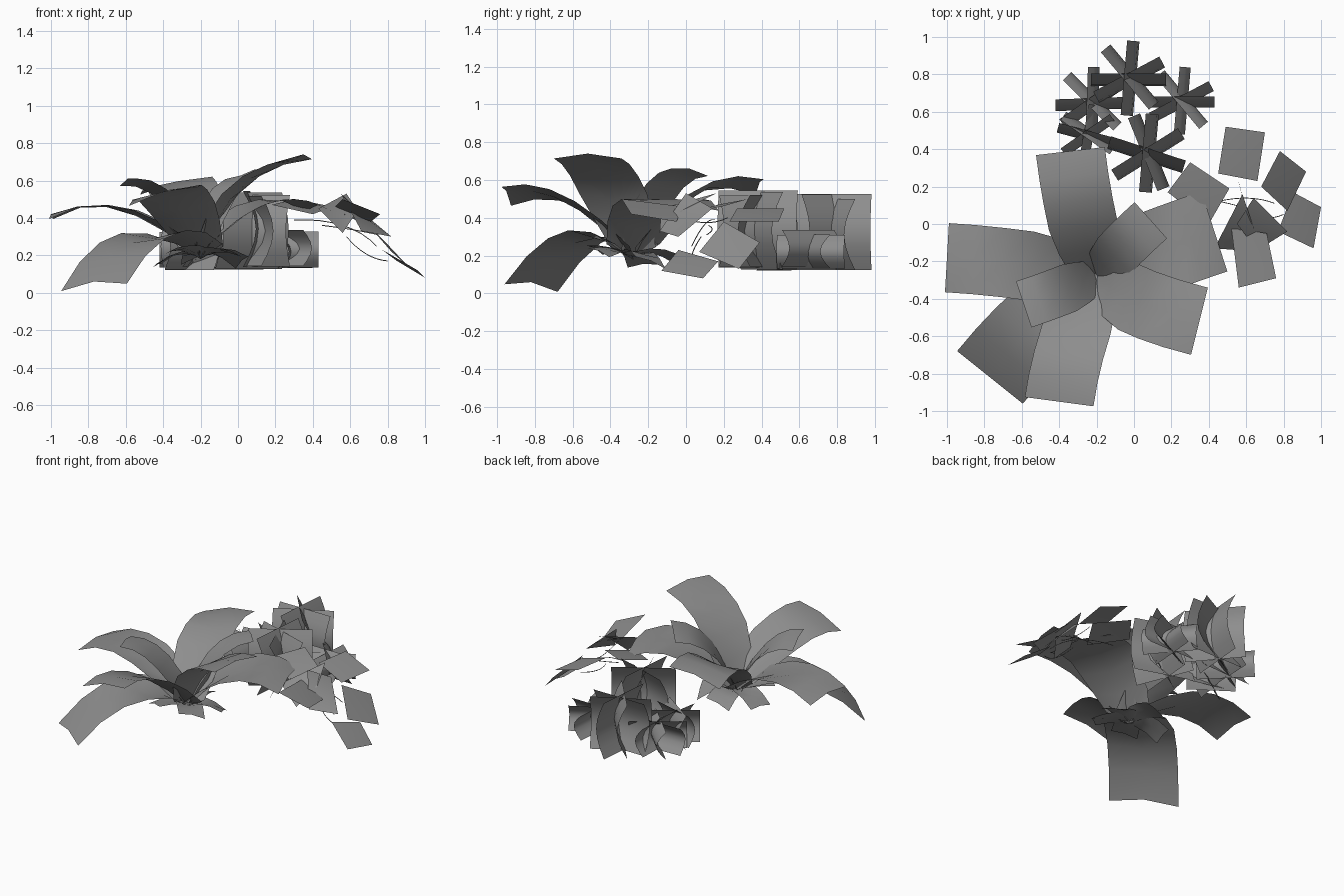
import bpy, math, random
from mathutils import Vector

random.seed(4)
cube = bpy.data.objects.get("Cube")
if cube:
    bpy.data.objects.remove(cube)

GREY = (0.27, 0.27, 0.27, 1)
mat = bpy.data.materials.new("foliage grey")
mat.use_nodes = True
mat.diffuse_color = GREY
mat.node_tree.nodes["Principled BSDF"].inputs["Base Color"].default_value = GREY


def make(name, verts, faces, smooth=True):
    mesh = bpy.data.meshes.new(name)
    mesh.from_pydata(verts, [], faces)
    mesh.materials.append(mat)
    for p in mesh.polygons:
        p.use_smooth = smooth
    ob = bpy.data.objects.new(name, mesh)
    bpy.context.collection.objects.link(ob)
    return ob


def grid_faces(rows, cols):
    return [(r * cols + c, r * cols + c + 1, (r + 1) * cols + c + 1, (r + 1) * cols + c)
            for r in range(rows - 1) for c in range(cols - 1)]


def arching_leaf(name, base, ctrl, tip, width, tilt=0.0, steps=5):
    """Card leaf on an arched spine: cupped at the root, ridged at the tip."""
    base, ctrl, tip = Vector(base), Vector(ctrl), Vector(tip)
    head = tip - ctrl
    side = Vector((-head.y, head.x, 0)).normalized()
    verts = []
    for i in range(steps + 1):
        t = i / steps
        p = base * (1 - t) ** 2 + ctrl * 2 * t * (1 - t) + tip * t * t
        half = width / 2 * min(1, 0.66 + 1.1 * t)
        fold = width * (0.18 * (1 - t) - 0.07 * t)
        for s in (-1, 0, 1):
            verts.append(p + side * s * half + Vector((0, 0, abs(s) * fold + s * tilt * t)))
    make(name, verts, grid_faces(steps + 1, 3))


# Broad-leaved plant: large arching leaves
ROOT = (-0.2, -0.28, 0.18)
big = [
    ((-0.65, -0.20, 0.58), (-1.00, -0.18, 0.42), 0.37, 0.0),
    ((-0.30, 0.05, 0.66), (-0.34, 0.39, 0.59), 0.37, -0.04),
    ((-0.36, -0.65, 0.60), (-0.40, -0.95, 0.54), 0.37, 0.05),
    ((-0.53, -0.52, 0.45), (-0.77, -0.82, 0.06), 0.45, 0.02),
    ((-0.05, -0.42, 0.66), (0.35, -0.52, 0.74), 0.37, 0.0),
    ((0.12, -0.14, 0.60), (0.43, -0.04, 0.47), 0.45, 0.0),
    ((-0.10, -0.15, 0.62), (0.09, 0.02, 0.66), 0.26, -0.02),
    ((-0.38, -0.36, 0.60), (-0.59, -0.43, 0.61), 0.26, 0.02),
]
for i, (ctrl, tip, width, tilt) in enumerate(big):
    arching_leaf(f"broad_leaf_{i + 1}", ROOT, ctrl, tip, width, tilt)

# Short young leaves round the root
for i in range(5):
    a = i * math.tau / 5 + 0.4
    d = Vector((math.cos(a), math.sin(a), 0))
    r = Vector((-0.2, -0.28, 0))
    arching_leaf(f"young_leaf_{i + 1}", r + Vector((0, 0, 0.19)),
                 r + d * 0.12 + Vector((0, 0, 0.24)),
                 r + d * 0.24 + Vector((0, 0, random.uniform(0.15, 0.25))),
                 0.17, random.uniform(-0.04, 0.04), 3)


def clump(name, x, y, radius, top, angles):
    """Upright cards crossing at one centre, each bowed sideways along its height."""
    verts, faces, rows = [], [], 7
    for angle in angles:
        a = math.radians(angle)
        d = Vector((math.cos(a), math.sin(a), 0)) * radius
        n = Vector((d.y, -d.x, 0))
        low = 0.13 + random.uniform(-0.01, 0.015)
        high = top + random.uniform(-0.015, 0.02)
        start = len(verts)
        for r in range(rows):
            t = r / (rows - 1)
            p = Vector((x, y, low + (high - low) * t)) + n * (0.33 * math.sin(math.pi * t) - 0.12)
            verts += [p - d, p + d]
        faces += [tuple(start + v for v in f) for f in grid_faces(rows, 2)]
    make(name, verts, faces)


# Upright clumps at the back: two tall, three low
clump("tall_clump_back", -0.03, 0.78, 0.20, 0.51, (0, 28, 85, 130))
clump("tall_clump_front", 0.07, 0.38, 0.21, 0.53, (-18, 32, 85, 112))
clump("low_clump_left", 0.25, 0.66, 0.18, 0.32, (0, 28, 85, 130))
clump("low_clump_middle", -0.23, 0.65, 0.19, 0.33, (2, 35, 88, 135))
clump("low_clump_right", -0.25, 0.48, 0.16, 0.36, (-15, 35, 80, 145))

# Trailing plant: flat leaves given by corners, with a raised centre
small = [
    ((.49, .52, .45), (.70, .49, .38), (.66, .23, .38), (.45, .27, .45)),
    ((.30, .33, .50), (.51, .19, .46), (.40, .00, .42), (.18, .17, .47)),
    ((.78, .39, .27), (.92, .28, .13), (.82, .07, .22), (.68, .20, .38)),
    ((.85, .17, .17), (1.0, .09, .08), (.96, -.13, .12), (.77, -.04, .23)),
    ((.52, -.02, .46), (.71, -.05, .38), (.76, -.29, .42), (.56, -.34, .50)),
    ((.64, .14, .45), (.82, -.04, .30), (.66, -.14, .33), (.55, .00, .53)),
    ((.58, .16, .53), (.64, -.02, .44), (.56, -.14, .32), (.43, -.13, .45)),
]
for i, corners in enumerate(small):
    pts = [Vector(c) for c in corners]
    centre = sum(pts, Vector()) / 4 + Vector((0, 0, 0.008))
    make(f"trailing_leaf_{i + 1}", pts + [centre],
         [(k, (k + 1) % 4, 4) for k in range(4)])


# Thin stems joining the trailing leaves
def stem(name, points):
    verts, faces = [], []
    a, b, c = (Vector(p) for p in points)
    n = 8
    for i in range(n + 1):
        t = i / n
        p = a * (1 - t) ** 2 + b * 2 * t * (1 - t) + c * t * t
        for k in range(3):
            w = k * math.tau / 3
            verts.append(p + Vector((0, math.cos(w), math.sin(w))) * 0.003)
    for i in range(n):
        for k in range(3):
            j = (k + 1) % 3
            faces.append((i * 3 + k, i * 3 + j, i * 3 + 3 + j, i * 3 + 3 + k))
    make(name, verts, faces)


stem("main_stem", ((.30, .15, .39), (.60, .10, .40), (.74, .03, .25)))
stem("back_stem", ((.45, .12, .36), (.62, .16, .34), (.75, .11, .31)))
stem("low_stem", ((.58, .08, .30), (.68, .00, .18), (.80, .05, .17)))
stem("upper_stem", ((.56, .22, .40), (.60, .10, .34), (.57, -.06, .42)))
